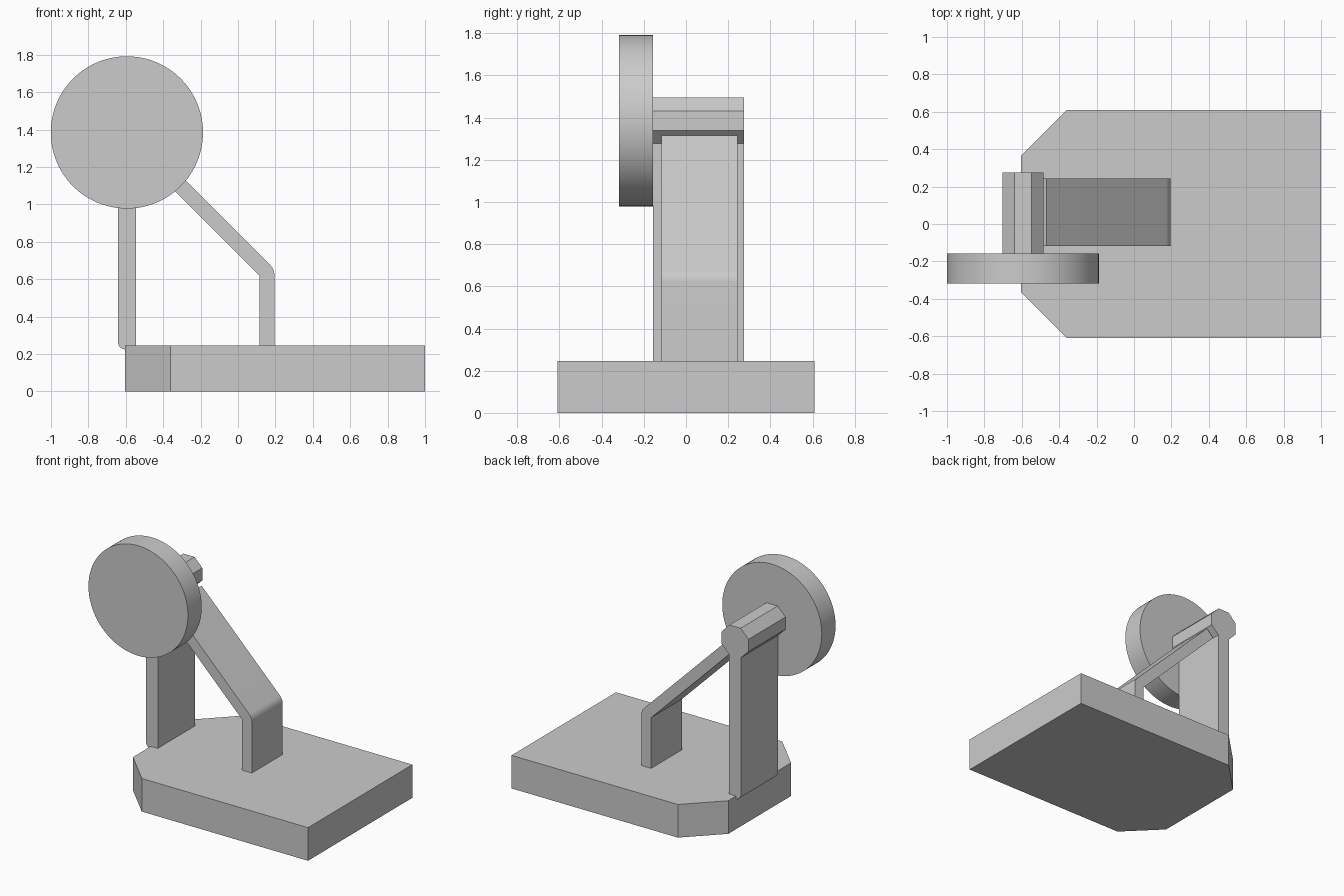
import bpy
import bmesh
from math import cos, sin, pi, radians, sqrt

cube = bpy.data.objects.get("Cube")
if cube:
    bpy.data.objects.remove(cube, do_unlink=True)

grey = bpy.data.materials.new("light_grey")
grey.use_nodes = True
colour = (0.6, 0.6, 0.6, 1)
grey.diffuse_color = colour
grey.node_tree.nodes["Principled BSDF"].inputs["Base Color"].default_value = colour


def arc(cx, cy, r, start, end, steps):
    """Points along a circular arc, angles in degrees."""
    angles = [radians(start + (end - start) * i / steps) for i in range(steps + 1)]
    return [(cx + r * cos(a), cy + r * sin(a)) for a in angles]


def prism(name, outline, low, high, axis):
    """Extrude a flat outline along y (outline in x, z) or z (outline in x, y)."""
    place = (lambda u, v, d: (u, d, v)) if axis == "y" else (lambda u, v, d: (u, v, d))
    bm = bmesh.new()
    near = [bm.verts.new(place(u, v, low)) for u, v in outline]
    far = [bm.verts.new(place(u, v, high)) for u, v in outline]
    bm.faces.new(near)
    bm.faces.new(far)
    for i in range(len(outline)):
        j = (i + 1) % len(outline)
        bm.faces.new((near[i], near[j], far[j], far[i]))
    bmesh.ops.recalc_face_normals(bm, faces=bm.faces)
    mesh = bpy.data.meshes.new(name)
    bm.to_mesh(mesh)
    bm.free()
    mesh.materials.append(grey)
    obj = bpy.data.objects.new(name, mesh)
    bpy.context.collection.objects.link(obj)
    bpy.ops.object.select_all(action="DESELECT")
    obj.select_set(True)
    bpy.context.view_layer.objects.active = obj
    bpy.ops.object.shade_smooth_by_angle(angle=radians(25))
    return obj


hub_x, hub_z = -0.594, 1.385
base_top = 0.245

# Base slab with two clipped corners
half = 0.61
prism("base", [(1, -half), (1, half), (-0.36, half), (-0.603, 0.367),
               (-0.603, -0.367), (-0.36, -half)], 0, base_top, "z")

# Upright post with a rounded foot overhanging the base edge
foot = arc(-0.602, 0.265, 0.04, 180, 270, 8)
prism("post", foot + [(-0.546, 0.225), (-0.546, hub_z), (-0.642, hub_z)],
      -0.157, 0.275, "y")

# Octagonal hub on top of the post
octagon = arc(hub_x, hub_z, 0.11 / cos(pi / 8), 22.5, 337.5, 7)
prism("hub", octagon, -0.157, 0.275, "y")

# Bent brace rising from the base and leaning back to the hub
thick = 0.08
bend_x, bend_z = 0.115, 0.62
top_x = hub_x + 0.07
offset = thick / sqrt(2)
slope_z = bend_z + bend_x - top_x
bend = arc(bend_x, bend_z, thick, 0, 45, 8)
prism("brace", [(bend_x, base_top - 0.02), (bend_x + thick, base_top - 0.02)] + bend
      + [(top_x + offset, slope_z + offset), (top_x, slope_z), (bend_x, bend_z)],
      -0.117, 0.243, "y")

# Large round disc on the front of the hub
prism("disc", arc(hub_x, hub_z, 0.407, 0, 356.25, 95), -0.318, -0.157, "y")
